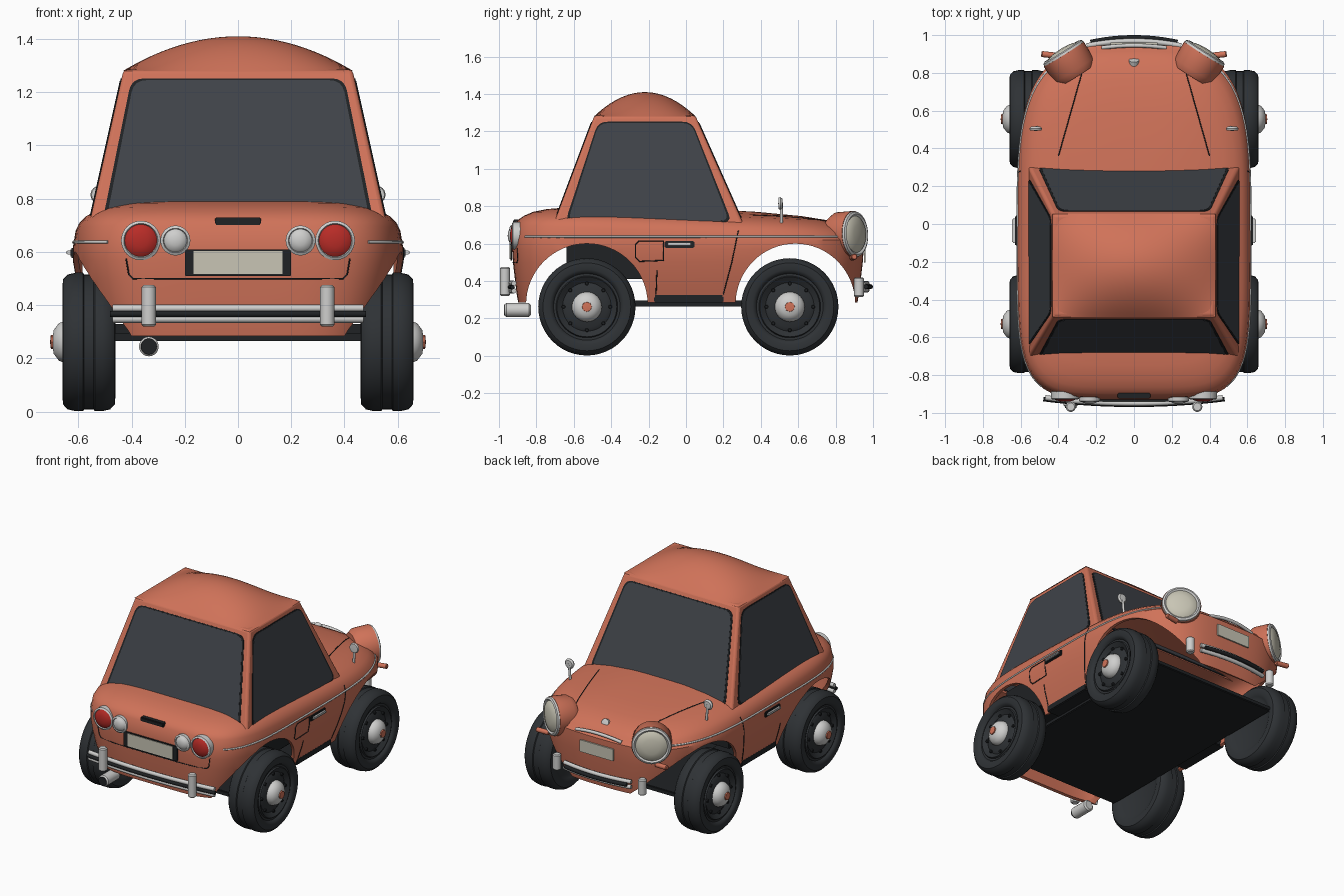
import bpy, bmesh, math
from mathutils import Vector
from mathutils.bvhtree import BVHTree

if "Cube" in bpy.data.objects:
    bpy.data.objects.remove(bpy.data.objects["Cube"])


def material(name, r, g, b):
    m = bpy.data.materials.new(name)
    m.use_nodes = True
    m.diffuse_color = (r, g, b, 1)
    m.node_tree.nodes["Principled BSDF"].inputs["Base Color"].default_value = (r, g, b, 1)
    return m


paint = material("coral paint", 0.63, 0.17, 0.10)
glass = material("dark glass", 0.05, 0.056, 0.066)
rubber = material("rubber", 0.028, 0.032, 0.036)
black = material("black trim", 0.014, 0.016, 0.018)
chrome = material("chrome", 0.62, 0.62, 0.61)
cream = material("cream lens", 0.58, 0.56, 0.46)
red = material("red lens", 0.48, 0.025, 0.02)


def finish(name, bm, mat, smooth=True):
    bmesh.ops.remove_doubles(bm, verts=bm.verts, dist=1e-5)
    bmesh.ops.recalc_face_normals(bm, faces=bm.faces)
    mesh = bpy.data.meshes.new(name)
    bm.to_mesh(mesh)
    bm.free()
    mesh.materials.append(mat)
    if smooth:
        mesh.shade_smooth()
        mesh.set_sharp_from_angle(angle=math.radians(35))
    obj = bpy.data.objects.new(name, mesh)
    bpy.context.collection.objects.link(obj)
    return obj


def loft(name, rings, mat, cap=False):
    """Skin closed rings of equal length."""
    bm = bmesh.new()
    rows = [[bm.verts.new(p) for p in ring] for ring in rings]
    n = len(rows[0])
    for a, b in zip(rows, rows[1:]):
        for i in range(n):
            j = (i + 1) % n
            bm.faces.new((a[i], a[j], b[j], b[i]))
    if cap:
        bm.faces.new(rows[-1])
    return finish(name, bm, mat)


def lathe(name, profile, loc, axis, mat, seg=40):
    """Turn (radius, height) points about an axis."""
    turn = Vector(axis).to_track_quat('Z', 'Y')
    rings = [[Vector(loc) + turn @ Vector((r * math.cos(k * math.tau / seg),
              r * math.sin(k * math.tau / seg), h)) for k in range(seg)] for r, h in profile]
    return loft(name, rings, mat)


def rod(name, start, end, r, mat):
    d = Vector(end) - Vector(start)
    L, b = d.length, r * 0.25
    return lathe(name, [(0, 0), (r - b, 0), (r, b), (r, L - b), (r - b, L), (0, L)], start, d, mat, 20)


def box(name, lo, hi, mat, bevel=0.005):
    bm = bmesh.new()
    bmesh.ops.create_cube(bm, size=1)
    for v in bm.verts:
        v.co = [lo[i] + (v.co[i] + 0.5) * (hi[i] - lo[i]) for i in range(3)]
    bmesh.ops.bevel(bm, geom=bm.edges[:], offset=bevel, segments=2, affect='EDGES')
    return finish(name, bm, mat)


def tube(name, pts, r, mat):
    cu = bpy.data.curves.new(name, 'CURVE')
    cu.dimensions = '3D'
    cu.bevel_depth, cu.bevel_resolution, cu.use_fill_caps = r, 2, True
    sp = cu.splines.new('POLY')
    sp.points.add(len(pts) - 1)
    for q, p in zip(sp.points, pts):
        q.co = (*p, 1)
    cu.materials.append(mat)
    bpy.context.collection.objects.link(bpy.data.objects.new(name, cu))


def panel(name, corners, radius, thick, mat):
    """Thin plate with rounded corners."""
    c, pts = [Vector(p) for p in corners], []
    for i, p in enumerate(c):
        a = p + (c[i - 1] - p).normalized() * radius
        b = p + (c[(i + 1) % 4] - p).normalized() * radius
        pts += [a * (1 - t) ** 2 + p * 2 * t * (1 - t) + b * t * t for t in (0, .25, .5, .75, 1)]
    n = (c[1] - c[0]).cross(c[3] - c[0]).normalized() * thick / 2
    bm = bmesh.new()
    lo, hi = ([bm.verts.new(p + s * n) for p in pts] for s in (-1, 1))
    bm.faces.new(lo)
    bm.faces.new(hi)
    for i in range(len(pts)):
        j = (i + 1) % len(pts)
        bm.faces.new((lo[i], lo[j], hi[j], hi[i]))
    return finish(name, bm, mat, False)


# Body shell: rounded plan outlines stacked by height
def outline(sx, sy, z, seg=128):
    ring = []
    for k in range(seg):
        a = k * math.tau / seg
        c, s = math.cos(a), math.sin(a)
        n = 3.4 if s > 0 else 5
        r = (abs(c) ** n + abs(s) ** n) ** (-1 / n)
        y = r * s * sy * (0.95 if s > 0 else 0.93)
        ring.append((r * c * sx * 0.62, y, z - (0.04 * y if z > 0.65 else 0)))
    return ring


levels = [(.88, .965, .285), (.91, .975, .34), (.95, .985, .42), (.98, .995, .5), (1, 1, .57),
          (1, 1, .62), (.985, .985, .665), (.965, .965, .692), (.93, .93, .715), (.87, .88, .737),
          (.78, .8, .755), (.6, .65, .772), (.35, .4, .785), (.1, .1, .79)]
body = loft("body_shell", [outline(*l) for l in levels], paint, cap=True)
surface = BVHTree.FromPolygons([v.co for v in body.data.vertices],
                               [p.vertices for p in body.data.polygons])
wall = body.modifiers.new("wall", 'SOLIDIFY')
wall.thickness, wall.offset = 0.02, -1
cutters = []
for y, half in ((-0.53, 0.325), (0.585, 0.32)):
    ring = [[(x, y + half * math.cos(k * math.tau / 64), 0.275 + 0.325 * math.sin(k * math.tau / 64))
             for k in range(64)] for x in (-1, 1)]
    cut = loft("arch_cutter", ring, paint)
    bm = bmesh.new()
    bm.from_mesh(cut.data)
    bmesh.ops.holes_fill(bm, edges=bm.edges[:])
    bmesh.ops.recalc_face_normals(bm, faces=bm.faces)
    bm.to_mesh(cut.data)
    bm.free()
    cut.hide_render = True
    mod = body.modifiers.new("arch", 'BOOLEAN')
    mod.object, mod.operation, mod.solver = cut, 'DIFFERENCE', 'EXACT'
    cutters.append(cut)
bpy.context.view_layer.update()
shell = bpy.data.meshes.new_from_object(body.evaluated_get(bpy.context.evaluated_depsgraph_get()))
body.modifiers.clear()
body.data = shell
shell.shade_smooth()
shell.set_sharp_from_angle(angle=math.radians(35))
for cut in cutters:
    bpy.data.objects.remove(cut)


def snap(p, d):
    d = Vector(d)
    hit = surface.ray_cast(Vector(p) - d * 2, d)[0]
    return hit if hit else Vector(p)


def seam(name, pts, d, r, mat, steps=8):
    """Thin line laid on the body."""
    path = [Vector(a).lerp(Vector(b), i / steps) for a, b in zip(pts, pts[1:]) for i in range(steps)]
    tube(name, [snap(p, d) for p in path + [Vector(pts[-1])]], r, mat)


# Cabin, windows and roof
base = [Vector((x * .56, y, .70)) for x, y in ((-1, -.71), (1, -.71), (1, .31), (-1, .31))]
top = [Vector((x * .43, y, 1.285)) for x, y in ((-1, -.49), (1, -.49), (1, .05), (-1, .05))]
cabin = loft("cabin", [base, top], paint, cap=True)
edge = cabin.modifiers.new("rounding", 'BEVEL')
edge.width, edge.segments = 0.015, 3
for i, name in enumerate(("rear_window", "left_window", "windscreen", "right_window")):
    j = (i + 1) % 4
    at = lambda u, v: base[i].lerp(base[j], u).lerp(top[i].lerp(top[j], u), v)
    for part, grow, thick, mat in ((name, 0, .009, glass), (name + "_seal", .012, .006, black)):
        m = (0.07 if i % 2 else 0.055) - grow
        lo, hi = 0.035 - grow, 0.93 + grow
        panel(part, [at(m, lo), at(1 - m, lo), at(1 - m, hi), at(m, hi)], 0.05, thick, mat)
bm = bmesh.new()
bmesh.ops.create_grid(bm, x_segments=24, y_segments=24, size=1)
for v in bm.verts:
    u, w = v.co.x, v.co.y
    v.co = (u * .432, -.22 + w * .272, 1.28 + .13 * (1 - u * u) * (1 - w * w))
finish("roof", bm, paint)

# Underside and interior
box("floor", (-.47, -.75, .265), (.47, .76, .295), black)
box("interior_tub", (-.5, -.64, .41), (.5, .25, .66), black)

tyre = [(0, -.08), (.16, -.08), (.18, -.09), (.2, -.1), (.235, -.097), (.253, -.08), (.26, -.05),
        (.26, -.022), (.254, -.018), (.254, .018), (.26, .022), (.26, .05), (.253, .08), (.235, .097),
        (.2, .1), (.185, .092), (.178, .08), (.165, .08), (.16, .09), (.13, .068), (.11, .08), (0, .085)]
for side, s in (("left", 1), ("right", -1)):
    out = (s, 0, 0)
    box(side + "_sill", (min(.3 * s, .56 * s), -.17, .285), (max(.3 * s, .56 * s), .2, .33), black)
    # Wheels
    for end, y in (("rear", -.53), ("front", .555)):
        hub = (s * .56, y, .262)
        tag = f"{end}_{side}_"
        lathe(tag + "tyre", tyre, hub, out, rubber, 48)
        lathe(tag + "hubcap", [(.08, .07), (.08, .09), (.07, .113), (.045, .132), (0, .14)], hub, out, chrome)
        lathe(tag + "hub_centre", [(.028, .125), (.026, .143), (0, .146)], hub, out, paint, 8)
        for k in range(8):
            a = k * math.tau / 8
            c = Vector(hub) + Vector((s * .07, .125 * math.cos(a), .125 * math.sin(a)))
            rod(tag + "rim_bolt", c, c + Vector((s * .014, 0, 0)), .01, black)
    # Side trim and door details
    inward = (-s, 0, 0)
    seam(side + "_belt_trim", [(0, -.86, .637), (0, .88, .637)], inward, .006, chrome, 40)
    seam(side + "_door_front_seam", [(0, .28, .67), (0, .245, .5), (0, .2, .33)], inward, .003, black)
    seam(side + "_door_rear_seam", [(0, -.16, .33), (0, -.155, .46)], inward, .003, black)
    h = snap((0, -.035, .598), inward).x
    box(side + "_handle_plate", (h - .01, -.115, .578), (h + .01, .045, .615), black)
    box(side + "_handle", (h - .018 + s * .008, -.1, .59), (h + .018 + s * .008, .03, .606), chrome)
    # Bonnet seam and wing mirror
    seam(side + "_bonnet_seam", [(s * .4, .36, 1), (s * .27, .82, 1)], (0, 0, -1), .003, black)
    foot = snap((s * .51, .51, 1), (0, 0, -1))
    rod(side + "_mirror_stalk", foot - Vector((0, 0, .01)), (s * .52, .51, .82), .008, chrome)
    lathe(side + "_mirror", [(0, -.012), (.025, -.01), (.034, 0), (.03, .01), (0, .012)],
          (s * .52, .505, .815), (0, -1, 0), chrome, 24)
    # Headlamp pod
    aim = Vector((s * .53, .85, .04)).normalized()
    face = Vector((s * .372, .9, .65))
    lathe(side + "_lamp_pod", [(0, -.14), (.1, -.135), (.122, -.1), (.125, 0), (0, 0)], face, aim, paint)
    lathe(side + "_lamp_ring", [(.124, -.01), (.12, .012), (.108, .018), (.098, .01)], face, aim, chrome)
    lathe(side + "_lamp_lens", [(.104, .004), (.09, .018), (.05, .028), (0, .032)], face, aim, cream)
    rod(side + "_indicator", (s * .40, .89, .525), (s * .49, .9, .53), .016, paint)
    # Tail lamps
    for name, x, r, mat in (("tail_lamp", .365, .064, red), ("reverse_lamp", .235, .046, chrome)):
        p = snap((s * x, 0, .643), (0, 1, 0))
        lathe(f"{side}_{name}_ring", [(r + .01, -.03), (r + .01, .012), (r, .018), (r - .004, .01)],
              p, (0, -1, 0), chrome)
        lathe(f"{side}_{name}", [(r, .008), (r * .8, .02), (r * .4, .027), (0, .029)], p, (0, -1, 0), mat)
    # Bumper guards
    rod(side + "_rear_guard", (s * .335, -.968, .32), (s * .335, -.968, .475), .027, chrome)
    rod(side + "_front_guard", (s * .32, .925, .315), (s * .32, .925, .42), .026, chrome)

# Fuel flap on the left flank
seam("fuel_flap_seam", [(0, -.25, .615), (0, -.12, .615), (0, -.12, .51), (0, -.25, .505),
                        (0, -.27, .525), (0, -.27, .595), (0, -.25, .615)], (-1, 0, 0), .003, black)


def bar(name, half, y, bow, z, r, mat, arch=0):
    ts = [i / 10 for i in range(-10, 11)]
    tube(name, [(t * half, y - bow * t * t, z - arch * t * t) for t in ts], r, mat)


# Bumpers
bar("rear_bumper_upper", .47, -.95, -.03, .388, .014, chrome)
bar("rear_bumper_strip", .48, -.957, -.03, .367, .012, black)
bar("rear_bumper_lower", .47, -.95, -.03, .348, .014, chrome)
bar("front_bumper_strip", .23, .987, .025, .37, .013, black)
bar("front_bumper_upper", .25, .968, .025, .387, .014, chrome)
bar("front_bumper_lower", .25, .968, .025, .352, .014, chrome)

# Nose trim and number plates
bar("nose_trim", .17, .945, .012, .65, .011, chrome, .02)
nose = snap((0, 0, .69), (0, -1, 0))
lathe("nose_badge", [(.026, -.02), (.026, .006), (0, .01)], nose, (0, 1, .5), chrome, 24)


def plate(name, half, y, lo, hi, thick, r, mat):
    panel(name, [(-half, y, lo), (half, y, lo), (half, y, hi), (-half, y, hi)], r, thick, mat)


plate("front_plate", .125, .956, .5, .58, .009, .004, cream)
plate("rear_plate_holder", .2, -.934, .51, .61, .009, .006, black)
plate("rear_plate", .168, -.938, .517, .604, .009, .004, cream)

# Boot lid details and exhaust
seam("boot_seam", [(-.42, 0, .575), (-.41, 0, .515), (-.395, 0, .5), (.395, 0, .5), (.41, 0, .515),
                   (.42, 0, .575)], (0, 1, 0), .003, black)
grip = snap((0, 0, .715), (0, 1, 0)).y
box("boot_handle", (-.087, grip - .018, .702), (.087, grip + .02, .73), black)
rod("exhaust_pipe", (-.335, -.97, .245), (-.335, -.83, .245), .037, chrome)
lathe("exhaust_mouth", [(.03, 0), (.03, .003), (0, .003)], (-.335, -.97, .245), (0, -1, 0), black, 20)
